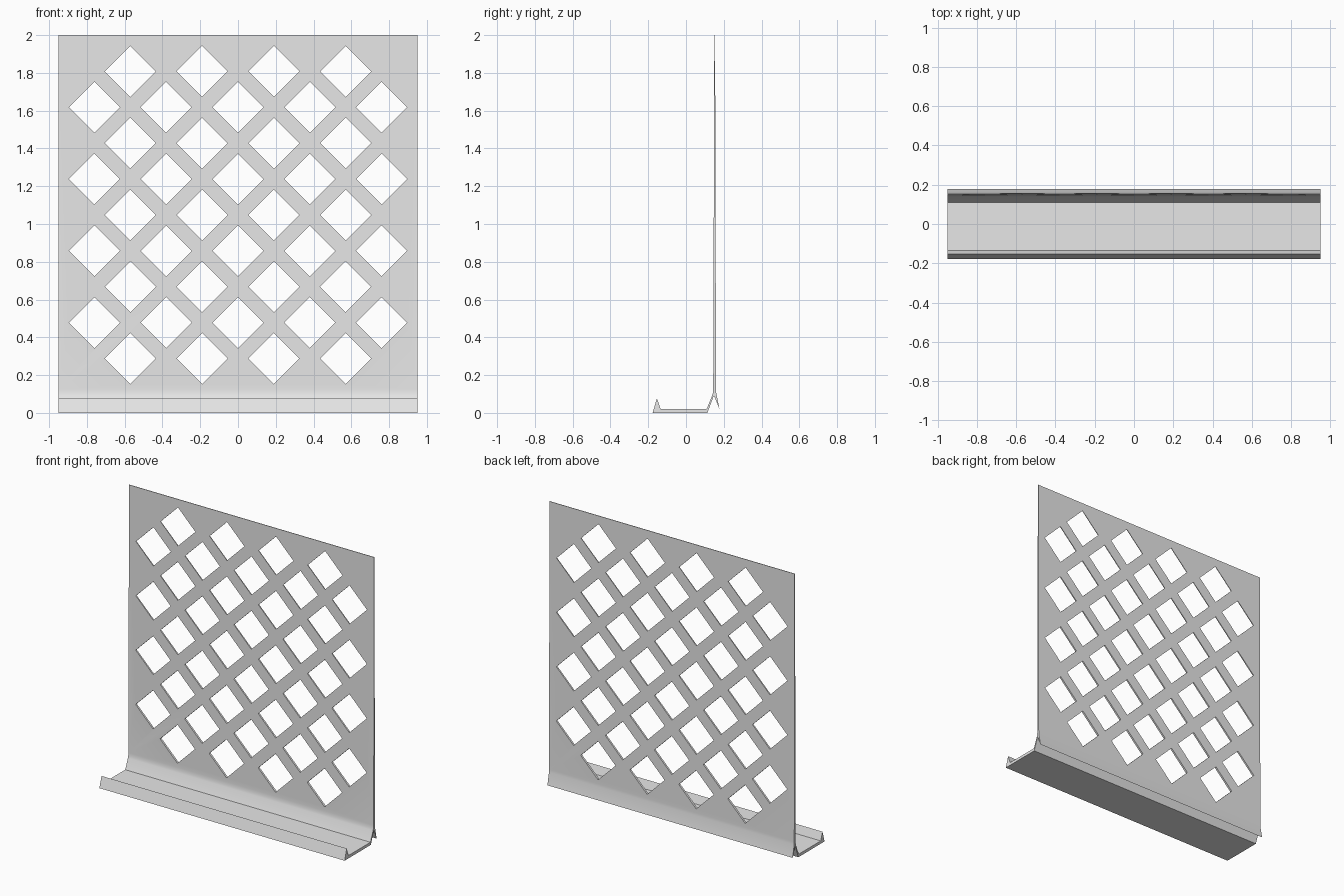
import bpy, bmesh
from mathutils import Vector

cube = bpy.data.objects.get("Cube")
if cube:
    bpy.data.objects.remove(cube, do_unlink=True)

HALF_WIDTH = 0.95
PITCH = 0.38          # spacing between diamonds in one row
RADIUS = 0.135        # half diagonal of a diamond
LOWEST = 0.288        # height of the first row

grey = bpy.data.materials.new("plain grey")
grey.use_nodes = True
grey.diffuse_color = (0.8, 0.8, 0.8, 1)
grey.node_tree.nodes["Principled BSDF"].inputs["Base Color"].default_value = grey.diffuse_color


def add_prism(bm, points, direction):
    """Extrude a closed outline along a direction."""
    face = bm.faces.new([bm.verts.new(p) for p in points])
    result = bmesh.ops.extrude_face_region(bm, geom=[face], use_keep_orig=True)
    verts = [g for g in result["geom"] if isinstance(g, bmesh.types.BMVert)]
    bmesh.ops.translate(bm, vec=Vector(direction), verts=verts)


def finish(bm, name):
    bmesh.ops.recalc_face_normals(bm, faces=bm.faces)
    mesh = bpy.data.meshes.new(name)
    bm.to_mesh(mesh)
    bm.free()
    mesh.materials.append(grey)
    obj = bpy.data.objects.new(name, mesh)
    bpy.context.collection.objects.link(obj)
    return obj


# Continuous side profile: lip, shelf, bend, thin upright panel, rear foot
profile = [
    (-0.177, 0), (-0.154, 0.077), (-0.134, 0.02), (0.109, 0.02),
    (0.138, 0.09), (0.142, 0.105), (0.144, 0.125),
    (0.150, 2), (0.154, 2),
    (0.159, 0.125), (0.160, 0.105), (0.177, 0.02),
    (0.150, 0.088), (0.145, 0.085), (0.113, 0),
]
bm = bmesh.new()
add_prism(bm, [(-HALF_WIDTH, y, z) for y, z in profile], (2 * HALF_WIDTH, 0, 0))
panel = finish(bm, "lattice_panel_with_shelf")

# Staggered rows of diamond cutters, alternating four and five
bm = bmesh.new()
for row in range(9):
    count = 4 + row % 2
    z = LOWEST + row * PITCH / 2
    for i in range(count):
        x = (i - (count - 1) / 2) * PITCH
        add_prism(bm, [(x - RADIUS, 0.1, z), (x, 0.1, z - RADIUS),
                       (x + RADIUS, 0.1, z), (x, 0.1, z + RADIUS)], (0, 0.1, 0))
cutter = finish(bm, "diamond_cutters")
cutter.hide_render = True

# Cut the lattice
cut = panel.modifiers.new("diamond holes", "BOOLEAN")
cut.operation = "DIFFERENCE"
cut.solver = "EXACT"
cut.object = cutter
bpy.ops.object.select_all(action="DESELECT")
panel.select_set(True)
bpy.context.view_layer.objects.active = panel
bpy.ops.object.modifier_apply(modifier=cut.name)
bpy.data.objects.remove(cutter, do_unlink=True)
bpy.ops.object.shade_smooth_by_angle(angle=0.3)
